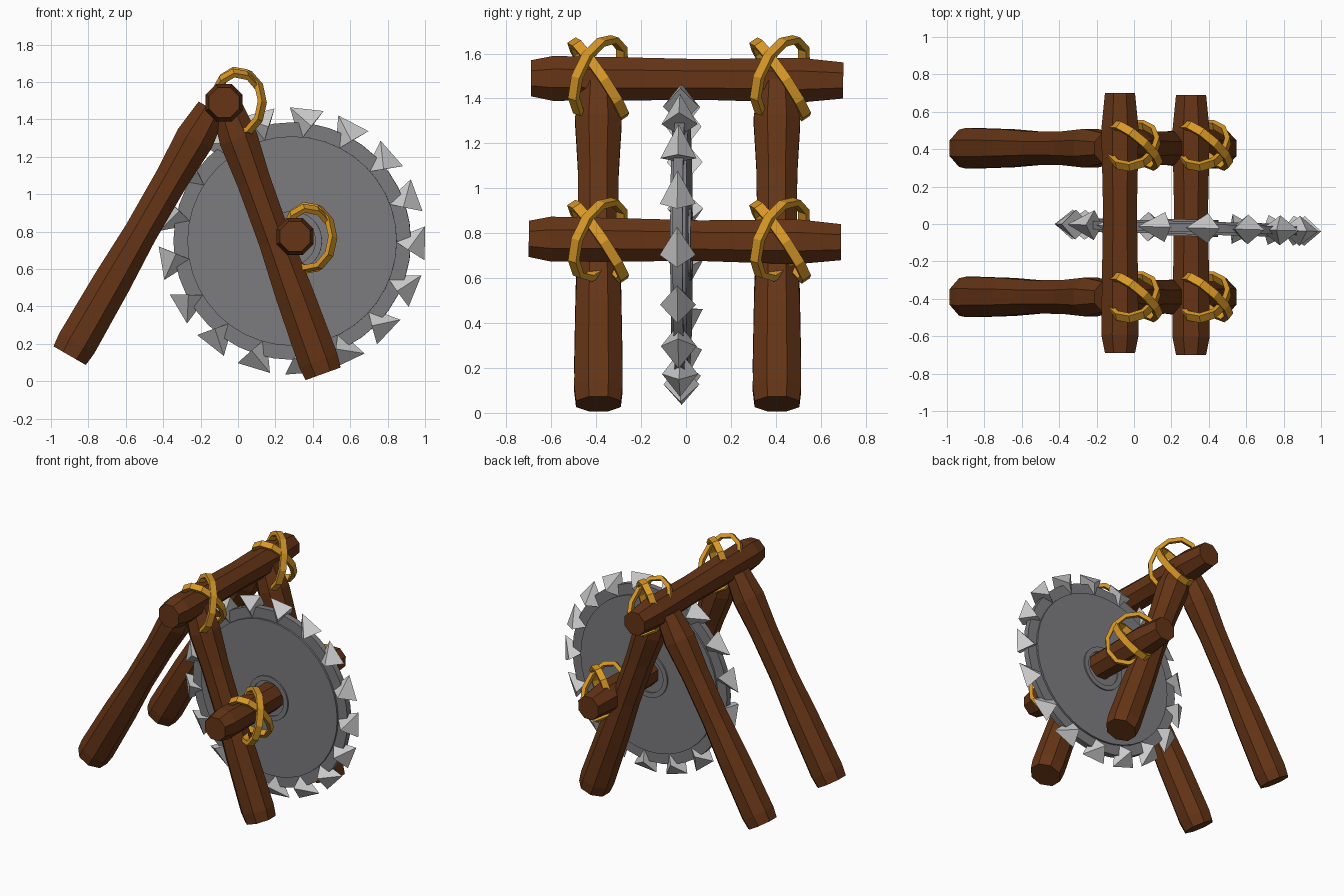
import bpy, bmesh
from math import cos, sin, pi, radians, tau
from mathutils import Vector, Matrix

if "Cube" in bpy.data.objects:
    bpy.data.objects.remove(bpy.data.objects["Cube"])


def material(name, rgb):
    m = bpy.data.materials.new(name)
    m.diffuse_color = (*rgb, 1)
    m.use_nodes = True
    m.node_tree.nodes["Principled BSDF"].inputs["Base Color"].default_value = m.diffuse_color
    return m


WOOD = material("wood", (0.13, 0.035, 0.008))
ROPE = material("rope", (0.68, 0.31, 0.02))
STEEL = material("dark_steel", (0.2, 0.2, 0.21))


def finish(name, bm, mat=None):
    bmesh.ops.recalc_face_normals(bm, faces=bm.faces)
    mesh = bpy.data.meshes.new(name)
    bm.to_mesh(mesh)
    bm.free()
    ob = bpy.data.objects.new(name, mesh)
    bpy.context.collection.objects.link(ob)
    if mat:
        mesh.materials.append(mat)
    return ob


def bridge(bm, a, b):
    for i in range(len(a)):
        j = (i + 1) % len(a)
        bm.faces.new((a[i], a[j], b[j], b[i]))


def log(name, start, end, stations):
    """Octagonal log from start to end; stations are (fraction, radius)."""
    start, end = Vector(start), Vector(end)
    axis = (end - start).normalized()
    side = Vector((0, 1, 0)) if abs(axis.y) < 0.7 else Vector((1, 0, 0))
    other = axis.cross(side).normalized()
    side = other.cross(axis)
    bm = bmesh.new()
    rings = []
    for t, r in stations:
        c = start.lerp(end, t)
        rings.append([bm.verts.new(c + r * (side * cos(a) + other * sin(a)))
                      for a in (tau * (k + 0.5) / 8 for k in range(8))])
    for a, b in zip(rings, rings[1:]):
        bridge(bm, a, b)
    bm.faces.new(rings[0])
    bm.faces.new(rings[-1])
    return finish(name, bm, WOOD)


def rope_loop(name, center, u, v, width=0.045, thick=0.028, n=11):
    """Flat faceted band following an ellipse spanned by u and v."""
    center, u, v = Vector(center), Vector(u), Vector(v)
    normal = u.cross(v).normalized()
    bm = bmesh.new()
    rings = []
    for k in range(n):
        a = tau * k / n
        out = u * cos(a) + v * sin(a)
        p, out = center + out, out.normalized()
        rings.append([bm.verts.new(p + out * thick / 2 * i + normal * width / 2 * j)
                      for i, j in ((1, 1), (1, -1), (-1, -1), (-1, 1))])
    for k in range(n):
        bridge(bm, rings[k], rings[(k + 1) % n])
    return finish(name, bm, ROPE)


# Frame legs, one pair per side
LEG = [(0, 0.108), (0.05, 0.117), (0.3, 0.110), (0.5, 0.096),
       (0.72, 0.098), (0.88, 0.112), (1, 0.088)]
for side, y in (("left", -0.39), ("right", 0.405)):
    log(f"front_leg_{side}", (0.455, y, 0.04), (-0.06, y, 1.47), LEG)
    log(f"back_leg_{side}", (-0.90, y, 0.137), (-0.14, y, 1.455), LEG)

# Top beam and wheel axle
BEAM = [(0, 0.087), (0.07, 0.108), (0.3, 0.104), (0.55, 0.098), (0.86, 0.108), (1, 0.087)]
log("top_beam", (-0.075, -0.69, 1.49), (-0.075, 0.70, 1.48), BEAM)
log("axle", (0.305, -0.70, 0.775), (0.305, 0.69, 0.76), BEAM)

# Rope lashings: two crossing loops at each joint
for where, x, z in (("top", 0.005, 1.495), ("axle", 0.382, 0.772)):
    for side, y in (("left", -0.39), ("right", 0.42)):
        rope_loop(f"{where}_lashing_{side}_a", (x, y, z), (0.125, -0.095, 0), (0, 0.055, 0.17))
        rope_loop(f"{where}_lashing_{side}_b", (x - 0.01, y, z - 0.01), (0.13, 0.025, 0), (0, -0.11, 0.165))

# Saw wheel placement: slight yaw about its hub
PLACE = Matrix.Translation((0.29, -0.02, 0.75)) @ Matrix.Rotation(radians(-1.6), 4, 'Z')

# Saw disc: lathed profile with raised hub ring and stepped rim
half = [(0, 0.035), (0.125, 0.035), (0.125, 0.045), (0.16, 0.045), (0.16, 0.035),
        (0.56, 0.035), (0.56, 0.022), (0.635, 0.022)]
profile = half + [(r, -y) for r, y in reversed(half)]
bm = bmesh.new()
rings = [[bm.verts.new((r * cos(tau * k / 40), y, r * sin(tau * k / 40))) for k in range(40)]
         for r, y in profile[1:-1]]
for a, b in zip(rings, rings[1:]):
    bridge(bm, a, b)
bm.faces.new(rings[0])
bm.faces.new(rings[-1])
bm.transform(PLACE)
disc = finish("saw_disc", bm, STEEL)
bpy.context.view_layer.objects.active = disc
disc.select_set(True)
bpy.ops.object.shade_smooth_by_angle(angle=radians(30))

# Saw teeth: raked four-sided pyramids around the rim
TEETH = 17
bm = bmesh.new()
for k in range(TEETH):
    mid = tau * k / TEETH - radians(1)

    def at(r, deg, y=0):
        a = mid + radians(deg)
        return Vector((r * cos(a), y, r * sin(a)))

    outer, inner = at(0.715, -7.3), at(0.535, 2)
    centre = (outer + inner) / 2
    wide = Vector((0, 0.08, 0))
    base = [bm.verts.new(p) for p in (outer, centre + wide, inner, centre - wide)]
    tip = bm.verts.new(at(0.715, 7.3))
    bm.faces.new(base)
    for i in range(4):
        bm.faces.new((base[i], base[(i + 1) % 4], tip))
bm.transform(PLACE)
finish("saw_teeth", bm)
